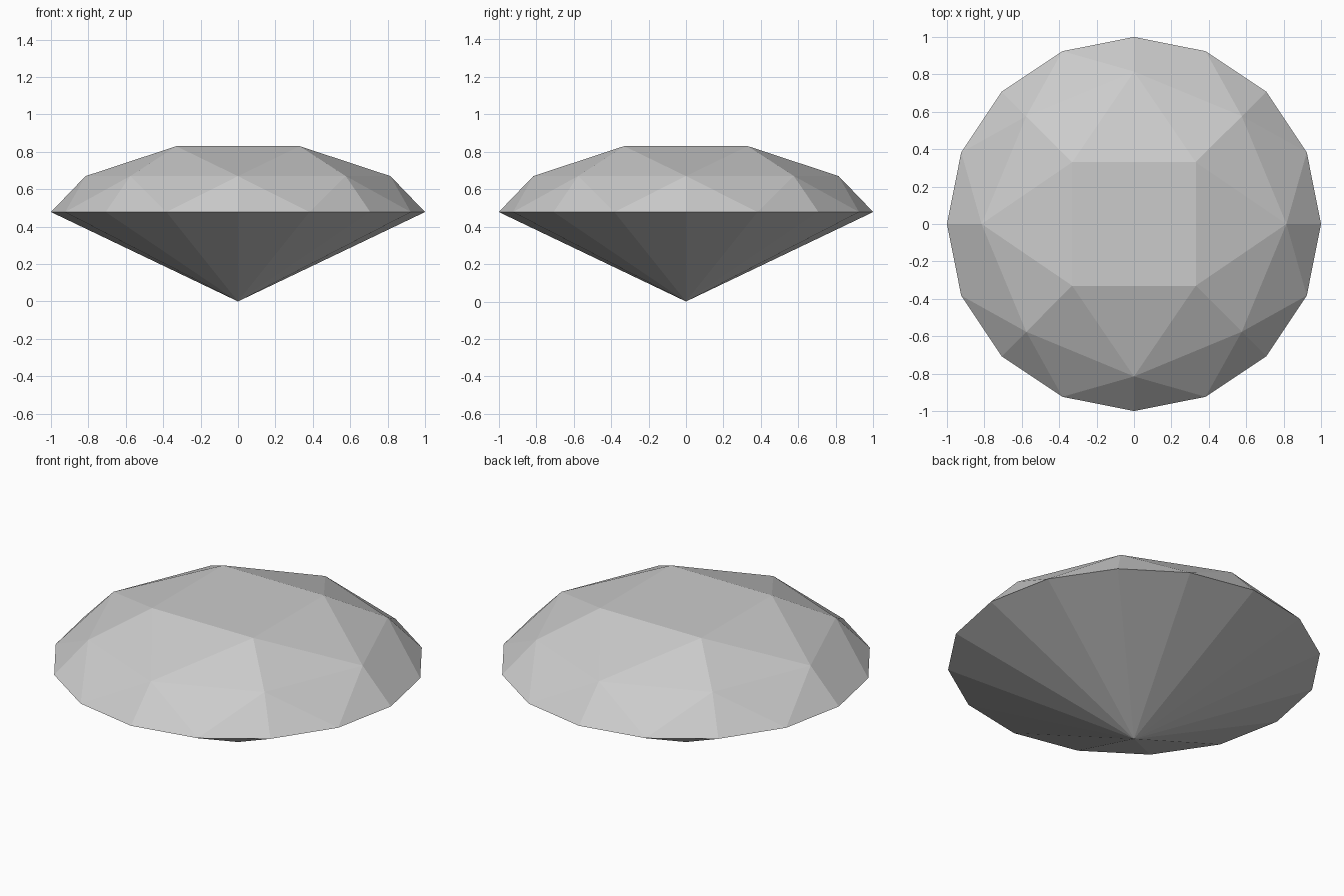
import bpy, bmesh
from math import cos, sin, tau

cube = bpy.data.objects.get("Cube")
if cube:
    bpy.data.objects.remove(cube, do_unlink=True)

grey = bpy.data.materials.new("pale_grey")
grey.use_nodes = True
colour = (0.6, 0.6, 0.6, 1)
grey.diffuse_color = colour
grey.node_tree.nodes["Principled BSDF"].inputs["Base Color"].default_value = colour

bm = bmesh.new()


def ring(count, radius, z, turn=0.0):
    """Evenly spaced points, starting at the given fraction of a turn."""
    angles = [tau * (i / count + turn) for i in range(count)]
    return [bm.verts.new((radius * cos(a), radius * sin(a), z)) for a in angles]


# Rings from the flat table down to the point
table = ring(4, 0.467, 0.83, 1 / 8)
crown = ring(8, 0.815, 0.67)
girdle = ring(16, 1.0, 0.478)
point = bm.verts.new((0, 0, 0))

# Table and the facets hanging from it
bm.faces.new(table)
for i in range(4):
    corner = table[i]
    bm.faces.new((table[i - 1], crown[2 * i], corner))
    bm.faces.new((corner, crown[2 * i], crown[2 * i + 1]))
    bm.faces.new((corner, crown[2 * i + 1], crown[(2 * i + 2) % 8]))

# Lower crown facets
for i in range(8):
    before, middle, after = girdle[2 * i - 1], girdle[2 * i], girdle[2 * i + 1]
    bm.faces.new((crown[i], before, middle))
    bm.faces.new((crown[i], middle, after))
    bm.faces.new((crown[i], after, crown[(i + 1) % 8]))

# Underside fan
for i in range(16):
    bm.faces.new((girdle[i - 1], point, girdle[i]))

bmesh.ops.recalc_face_normals(bm, faces=bm.faces)
mesh = bpy.data.meshes.new("cut_gem")
bm.to_mesh(mesh)
bm.free()
mesh.materials.append(grey)
gem = bpy.data.objects.new("cut_gem", mesh)
bpy.context.collection.objects.link(gem)
